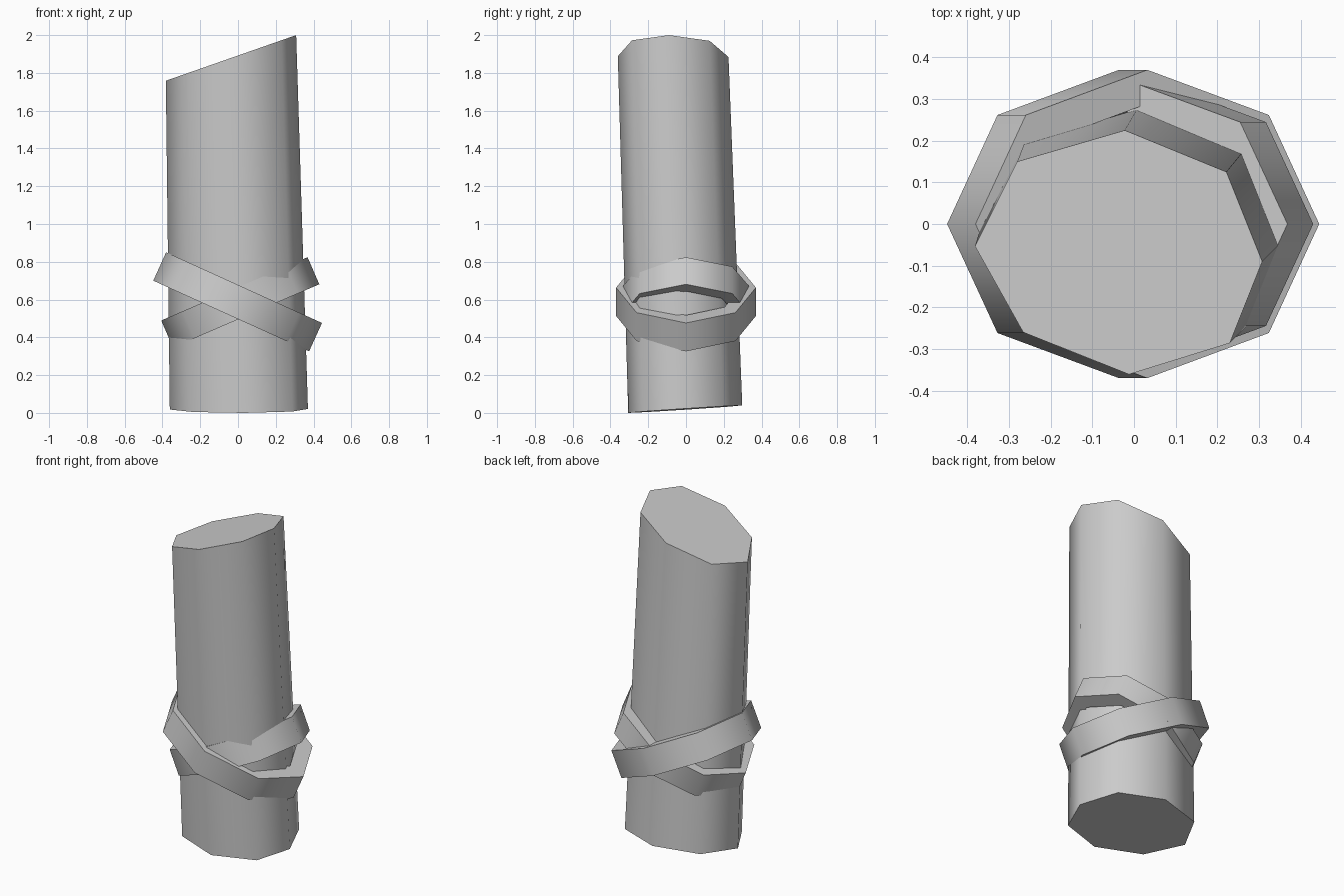
import bpy
from math import cos, sin, pi, radians

if "Cube" in bpy.data.objects:
    bpy.data.objects.remove(bpy.data.objects["Cube"])


def make(name, verts, faces):
    me = bpy.data.meshes.new(name)
    me.from_pydata(verts, [], faces)
    ob = bpy.data.objects.new(name, me)
    bpy.context.collection.objects.link(ob)
    bpy.ops.object.select_all(action='DESELECT')
    ob.select_set(True)
    bpy.context.view_layer.objects.active = ob
    bpy.ops.object.shade_smooth_by_angle(angle=radians(60))
    return ob


# Leaning eight-sided post with a slanted cut on top
outline = [(0.308, -0.09), (0.222, 0.125), (-0.022, 0.225), (-0.28, 0.15),
           (-0.382, -0.053), (-0.266, -0.26), (-0.012, -0.361), (0.23, -0.286)]
top = [(x, y, 1.892 + 0.35 * x) for x, y in outline]
base = []
for x, y in outline:
    bx, by = 0.012 + (x + 0.03) * 1.06, -0.004 + (y + 0.068) * 1.03
    base.append((bx, by, max(0.0, 0.02 + 0.008 * bx + 0.066 * by)))
n = len(outline)
sides = [(i, (i + 1) % n, n + (i + 1) % n, n + i) for i in range(n)]
make("post", base + top,
     sides + [tuple(range(n - 1, -1, -1)), tuple(range(n, 2 * n))])


# Octagonal bands tilted opposite ways, crossing at front and back
def band(name, center, rx, ry, height, tilt, inner=0.78, n=8):
    h = height / 2
    loop = [(1, -h), (1, h), (inner, h), (inner, -h)]
    verts = [(rx * s * cos(2 * pi * i / n), ry * s * sin(2 * pi * i / n), z)
             for i in range(n) for s, z in loop]
    faces = [(4 * i + k, 4 * ((i + 1) % n) + k,
              4 * ((i + 1) % n) + (k + 1) % 4, 4 * i + (k + 1) % 4)
             for i in range(n) for k in range(4)]
    ob = make(name, verts, faces)
    ob.location = center
    ob.rotation_euler = (0, radians(tilt), 0)


band("outer_band", (-0.002, 0, 0.588), 0.453, 0.37, 0.165, 24.4)
band("inner_band", (0.012, 0, 0.585), 0.422, 0.346, 0.156, -23.4)
